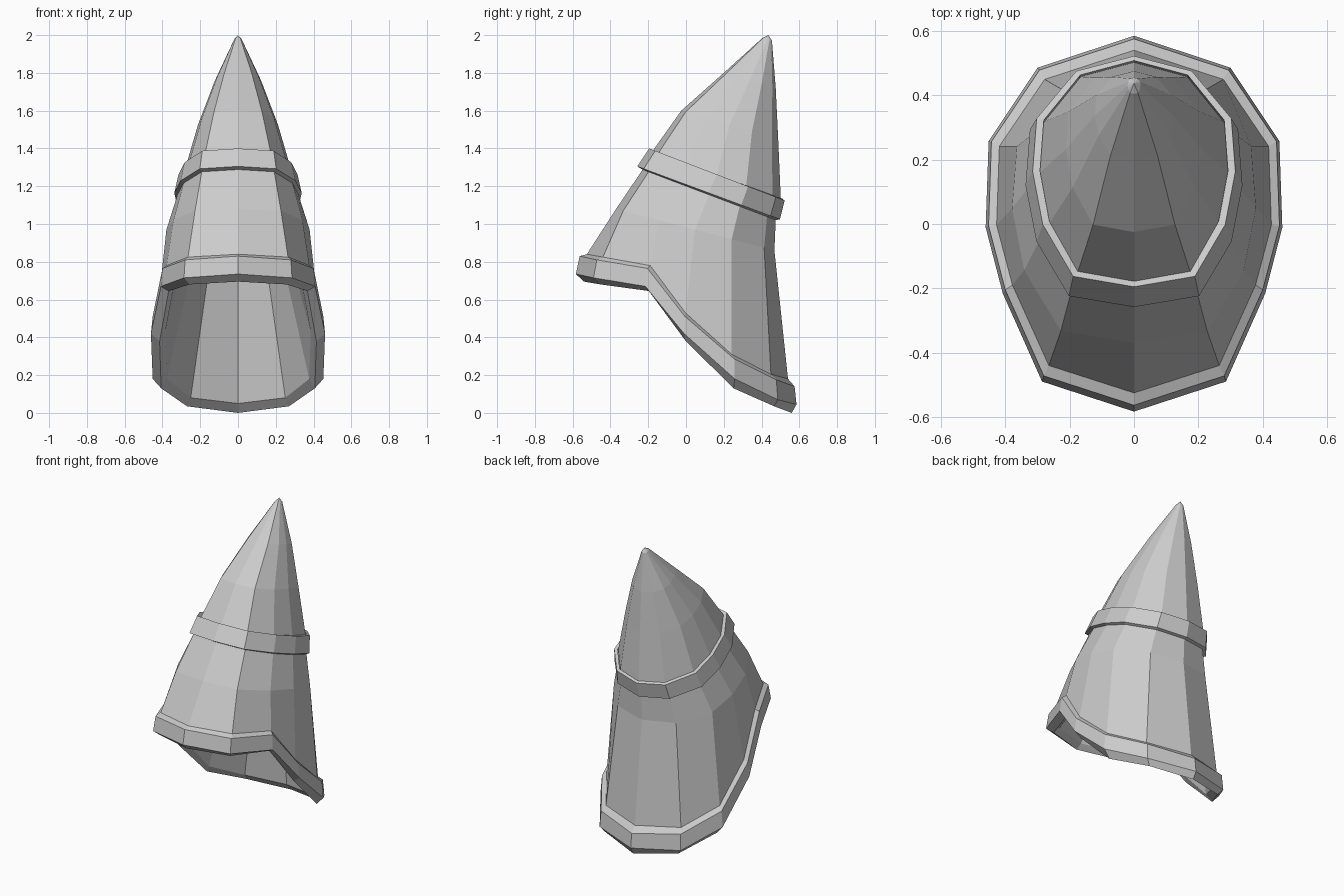
import bpy, bmesh

if "Cube" in bpy.data.objects:
    bpy.data.objects.remove(bpy.data.objects["Cube"])

# Half outlines of the 12-sided sections, front to back: width and depth fractions
FX = [0, .60, .90, 1, .96, .57, 0]
FY = [0, .045, .27, .50, .73, .935, 1]
RIM_FX = [0, .62, .885, 1, .98, .65, 0]
RIM_FY = [0, .08, .315, .49, .72, .915, 1]


def ring(w, yf, yb, zf, zb):
    """Tilted section: half width, front/back y, front/back z."""
    half = [(w * fx, yf + (yb - yf) * fy, zf + (zb - zf) * fy) for fx, fy in zip(FX, FY)]
    return half + [(-x, y, z) for x, y, z in half[5:0:-1]]


def rim_ring(w, yf, yb, zs):
    """Section of the swept opening with a height for each corner."""
    half = [(w * fx, yf + (yb - yf) * fy, z) for fx, fy, z in zip(RIM_FX, RIM_FY, zs)]
    return half + [(-x, y, z) for x, y, z in half[5:0:-1]]


def loft(name, rings, closed=False, tips=None):
    bm = bmesh.new()
    loops = [[bm.verts.new(p) for p in r] for r in rings]
    n = len(loops[0])
    pairs = list(zip(loops, loops[1:]))
    if closed:
        pairs.append((loops[-1], loops[0]))
    for a, b in pairs:
        for i in range(n):
            j = (i + 1) % n
            bm.faces.new((a[i], a[j], b[j], b[i]))
    if tips:
        for tip, lp in zip(tips, (loops[0], loops[-1])):
            v = bm.verts.new(tip)
            for i in range(n):
                bm.faces.new((v, lp[i], lp[(i + 1) % n]))
    bmesh.ops.recalc_face_normals(bm, faces=bm.faces)
    me = bpy.data.meshes.new(name)
    bm.to_mesh(me)
    bm.free()
    ob = bpy.data.objects.new(name, me)
    bpy.context.collection.objects.link(ob)
    return ob


# Opening sections shared by hood and rim
seam = rim_ring(.427, -.525, .54, [.84, .825, .78, .53, .31, .205, .18])
lip = rim_ring(.385, -.50, .515, [.72, .705, .67, .43, .18, .08, .05])

# Hood: outer skin from the tip down, then the straight conical hollow
hood = loft("hood", [
    ring(.02, .405, .455, 1.985, 1.97),
    ring(.122, .20, .475, 1.80, 1.72),
    ring(.212, -.025, .488, 1.60, 1.45),
    ring(.290, -.178, .502, 1.385, 1.13),
    ring(.322, -.235, .475, 1.28, 1.02),
    ring(.379, -.37, .468, 1.08, .86),
    seam,
    lip,
], tips=[(0, .437, 2.0), (0, .36, 1.85)])

# Chunky rim around the opening
rim = loft("rim", [
    seam,
    rim_ring(.452, -.563, .575, [.83, .81, .765, .51, .285, .175, .14]),
    rim_ring(.461, -.583, .585, [.735, .715, .67, .42, .18, .07, .045]),
    rim_ring(.415, -.54, .56, [.695, .68, .645, .38, .13, .035, 0]),
    lip,
], closed=True)

# Tilted band around the middle
band = loft("middle_band", [
    ring(.292, -.178, .508, 1.385, 1.135),
    ring(.315, -.195, .522, 1.40, 1.125),
    ring(.337, -.258, .497, 1.305, 1.025),
    ring(.317, -.225, .47, 1.285, 1.02),
], closed=True)
